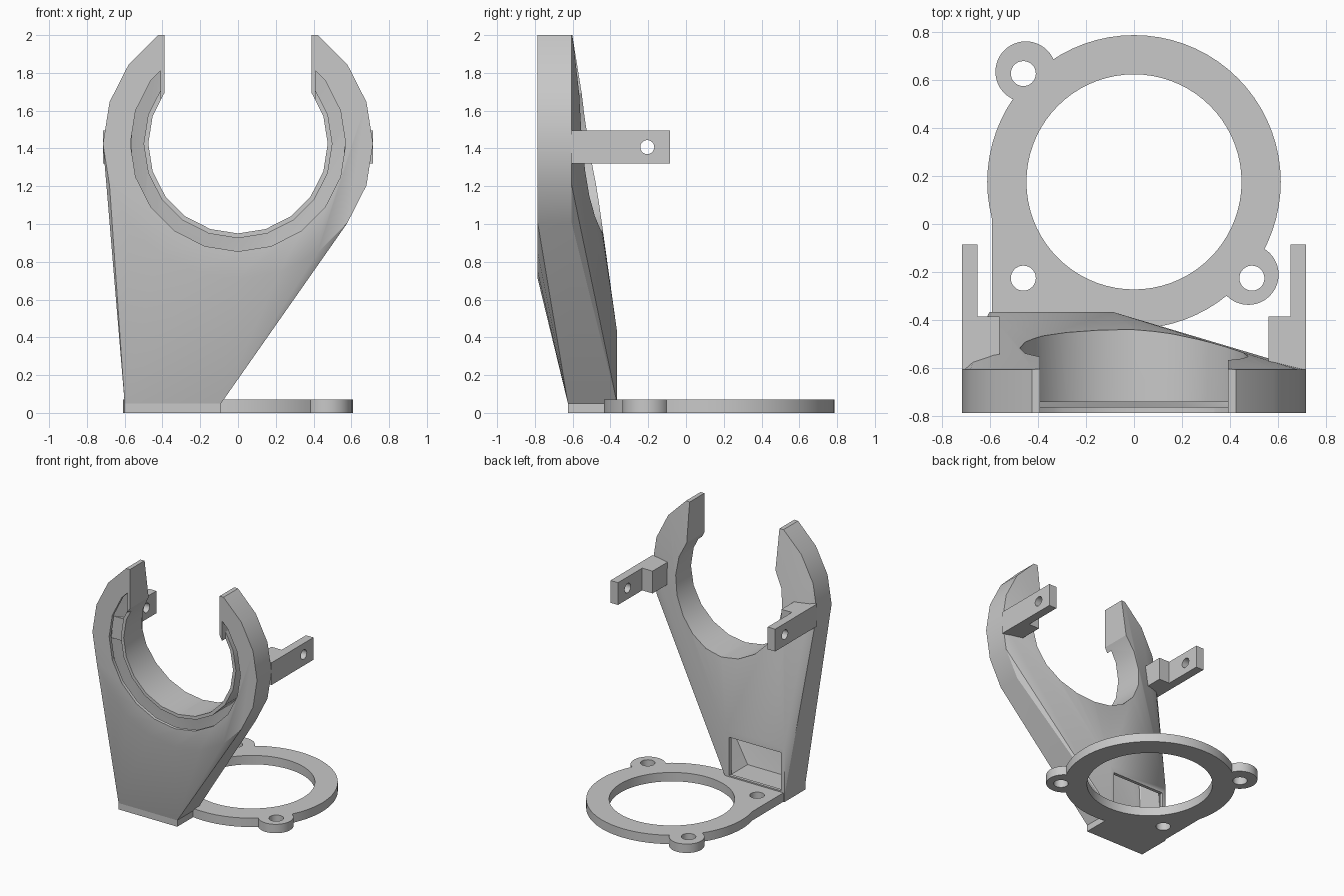
import bpy
import bmesh
import math
from mathutils import Matrix, Vector

cube = bpy.data.objects.get("Cube")
if cube:
    bpy.data.objects.remove(cube, do_unlink=True)

grey = bpy.data.materials.new("plain grey")
grey.use_nodes = True
grey.diffuse_color = (0.58, 0.58, 0.58, 1)
grey.node_tree.nodes["Principled BSDF"].inputs["Base Color"].default_value = grey.diffuse_color


def make(name, bm):
    bmesh.ops.recalc_face_normals(bm, faces=bm.faces)
    mesh = bpy.data.meshes.new(name)
    bm.to_mesh(mesh)
    bm.free()
    mesh.materials.append(grey)
    obj = bpy.data.objects.new(name, mesh)
    bpy.context.collection.objects.link(obj)
    return obj


def hull(name, points):
    bm = bmesh.new()
    for p in points:
        bm.verts.new(p)
    bmesh.ops.convex_hull(bm, input=bm.verts)
    loose = [v for v in bm.verts if not v.link_faces]
    bmesh.ops.delete(bm, geom=loose, context="VERTS")
    return make(name, bm)


def corners(x, y, z):
    return [(a, b, c) for a in x for b in y for c in z]


def circle(r, y, n=20):
    return [(r * math.cos(math.tau * i / n), y, CZ + r * math.sin(math.tau * i / n))
            for i in range(n)]


def box(name, x, y, z):
    bm = bmesh.new()
    centre = Vector([sum(s) / 2 for s in (x, y, z)])
    size = Matrix.Diagonal([abs(s[1] - s[0]) for s in (x, y, z)]).to_4x4()
    bmesh.ops.create_cube(bm, size=1, matrix=Matrix.Translation(centre) @ size)
    return make(name, bm)


def cylinder(name, centre, r, depth, axis, n=48):
    bm = bmesh.new()
    turn = Vector((0, 0, 1)).rotation_difference(Vector(axis)).to_matrix().to_4x4()
    bmesh.ops.create_cone(bm, cap_ends=True, segments=n, radius1=r, radius2=r, depth=depth,
                          matrix=Matrix.Translation(centre) @ turn)
    return make(name, bm)


def disc(name, r, y0, y1):
    return cylinder(name, (0, (y0 + y1) / 2, CZ), r, y1 - y0, (0, 1, 0), 20)


def boolean(obj, other, operation):
    mod = obj.modifiers.new("join", "BOOLEAN")
    mod.operation, mod.solver, mod.object = operation, "EXACT", other
    mod.use_hole_tolerant = True
    bpy.context.view_layer.objects.active = obj
    bpy.ops.object.modifier_apply(modifier=mod.name)
    bpy.data.objects.remove(other, do_unlink=True)


def smooth(obj):
    bpy.ops.object.select_all(action="DESELECT")
    obj.select_set(True)
    bpy.context.view_layer.objects.active = obj
    bpy.ops.object.shade_smooth_by_angle(angle=math.radians(25))


# Duct body: round front slab flowing down to an offset foot, shrunk for the cavity
CZ, FRONT, BACK, WALL = 1.425, -0.785, -0.605, 0.025
FOOT_X, FOOT_Y, FOOT_Z = (-0.6, -0.09), (-0.625, -0.365), (0.05, 0.43)


def duct(name, t):
    x = (FOOT_X[0] + t, FOOT_X[1] - t)
    y = (FOOT_Y[0] + t, FOOT_Y[1] - t)
    z = (FOOT_Z[0] + t, FOOT_Z[1] - t)
    return hull(name, circle(0.715 - t, FRONT + t) + circle(0.715 - t, BACK - t)
                + corners(x, y, z[:1]) + corners(x, y[1:], z[1:]))


# Cavity with a ring nozzle at the front, closed around the bore, slot and tips
cavity = duct("cavity_cutter", WALL)
boolean(cavity, disc("nozzle", 0.57, -0.9, -0.75), "UNION")
boolean(cavity, disc("bore_wall", 0.5, -0.74, 0.1), "DIFFERENCE")
boolean(cavity, box("slot_wall", (-0.41, 0.41), (-1.1, 0.2), (CZ, 2.5)), "DIFFERENCE")
boolean(cavity, box("tip_wall", (-1, 1), (-1.2, 0.3), (1.98, 2.6)), "DIFFERENCE")

# Air inlet in the back of the foot
boolean(cavity, box("inlet", (-0.57, -0.12), (-0.42, -0.3), (0.08, 0.38)), "UNION")

# Upright with cavity, bore, open slot and flat tips
upright = duct("upright_duct", 0)
boolean(upright, box("slot_cutter", (-0.39, 0.39), (-1, 0), (CZ, 2.5)), "DIFFERENCE")
boolean(upright, box("tip_cutter", (-1.2, 1.2), (-1.1, 0.1), (2, 2.6)), "DIFFERENCE")
boolean(upright, disc("bore_cutter", 0.475, -0.95, 0.05), "DIFFERENCE")
boolean(upright, cavity, "DIFFERENCE")
smooth(upright)
box("foot_slab", FOOT_X, FOOT_Y, (0, FOOT_Z[0]))

# Base ring with a square corner, two lugs and three screw holes
UP, T = (0, 0, 1), 0.07
ring_centre = (0, 0.175, T / 2)
base = cylinder("base_ring", ring_centre, 0.61, T, UP, 72)
boolean(base, box("corner", (-0.59, -0.09), (-0.365, 0.1), (0, T)), "UNION")
for x, y in ((-0.45, 0.633), (0.475, -0.21)):
    boolean(base, cylinder("lug", (x, y, T / 2), 0.126, T, UP), "UNION")
boolean(base, cylinder("ring_cutter", ring_centre, 0.447, 1, UP, 72), "DIFFERENCE")
for x, y in ((-0.46, 0.625), (0.49, -0.225), (-0.46, -0.225)):
    boolean(base, cylinder("hole_cutter", (x, y, T / 2), 0.052, 1, UP, 32), "DIFFERENCE")
smooth(base)

# Side brackets: a block on the upright and a thin drilled tab behind it
for side, s in (("left", 1), ("right", -1)):
    z = (1.32, 1.495)
    bracket = box(side + "_bracket", (s * 0.56, s * 0.715), (BACK, -0.385), z)
    boolean(bracket, box("tab", (s * 0.65, s * 0.715), (-0.5, -0.085), z), "UNION")
    boolean(bracket, cylinder("hole_cutter", (s * 0.7, -0.205, 1.407), 0.037, 0.5, (1, 0, 0), 32),
            "DIFFERENCE")
    smooth(bracket)
